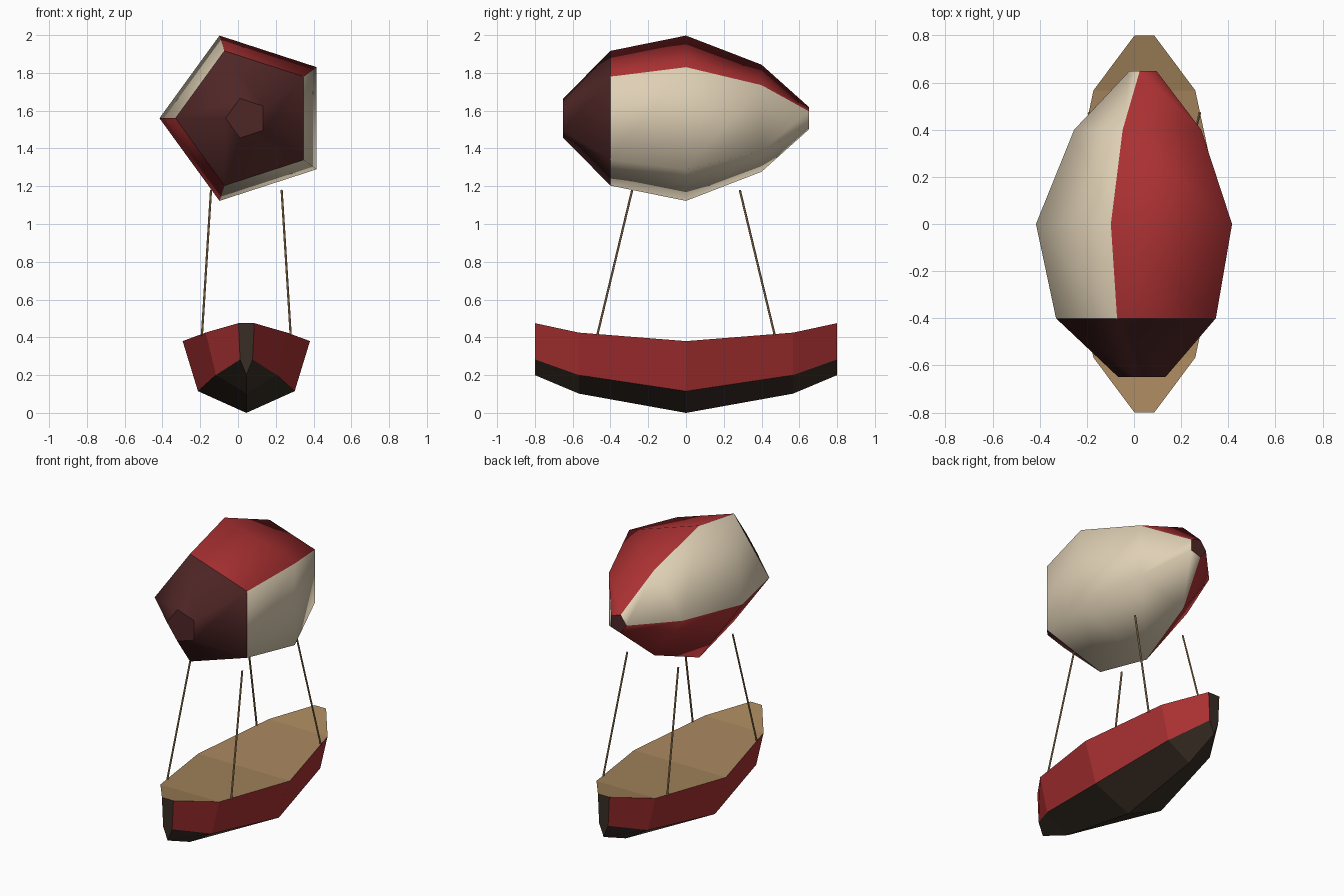
import bpy, bmesh, math
from mathutils import Vector

if "Cube" in bpy.data.objects:
    bpy.data.objects.remove(bpy.data.objects["Cube"])

CX = 0.044  # centre line of the airship


def mat(name, r, g, b):
    m = bpy.data.materials.new(name)
    m.diffuse_color = (r, g, b, 1)
    m.use_nodes = True
    m.node_tree.nodes["Principled BSDF"].inputs["Base Color"].default_value = m.diffuse_color
    return m


RED = mat("red", 0.40, 0.030, 0.032)
CREAM = mat("cream", 0.74, 0.63, 0.46)
MAROON = mat("dark maroon", 0.078, 0.019, 0.019)
BROWN = mat("dark brown", 0.040, 0.027, 0.018)
TAN = mat("tan wood", 0.38, 0.235, 0.11)


def make(name, bm, mats):
    bmesh.ops.recalc_face_normals(bm, faces=bm.faces)
    me = bpy.data.meshes.new(name)
    bm.to_mesh(me)
    bm.free()
    for m in mats:
        me.materials.append(m)
    ob = bpy.data.objects.new(name, me)
    bpy.context.collection.objects.link(ob)
    return ob


def loft(bm, rings, side_mat, cap_mats, smooth):
    """Bridge equal-length rings; side_mat gives the material of each strip."""
    vs = [[bm.verts.new(p) for p in ring] for ring in rings]
    n = len(vs[0])
    for k in range(len(vs) - 1):
        for i in range(n):
            j = (i + 1) % n
            f = bm.faces.new((vs[k][i], vs[k][j], vs[k + 1][j], vs[k + 1][i]))
            f.material_index = side_mat(k, i)
            f.smooth = smooth
    for ring, m in ((vs[0], cap_mats[0]), (vs[-1], cap_mats[1])):
        f = bm.faces.new(ring)
        f.material_index = m
    bm.normal_update()
    # crisp nose rim and end caps
    if smooth:
        for k in (0, 1, len(vs) - 1):
            for i in range(n):
                bm.edges.get((vs[k][i], vs[k][(i + 1) % n])).smooth = False


# Balloon: five-sided envelope along y, with dark nose and tail cap
def pentagon(y, r):
    return [(CX + r * math.cos(math.radians(36 + 72 * i)), y,
             1.56 + r * math.sin(math.radians(36 + 72 * i))) for i in range(5)]


stations = [(-0.65, 0.11), (-0.4, 0.375), (0, 0.46), (0.4, 0.298), (0.65, 0.063)]
panels = [0, 1, 0, 1, 1]  # red / cream gores
bm = bmesh.new()
loft(bm, [pentagon(y, r) for y, r in stations],
     lambda k, i: 2 if k == 0 else panels[i], (2, 2), True)
make("balloon", bm, [RED, CREAM, MAROON])


# Hull: keel, chine and deck edge at each station, mirrored fore and aft
def section(y, keel, chine_w, chine_z, deck_w, deck_z):
    return [(CX, y, keel), (CX + chine_w, y, chine_z), (CX + deck_w, y, deck_z),
            (CX - deck_w, y, deck_z), (CX - chine_w, y, chine_z)]


half = [(0.8, 0.20, 0.033, 0.283, 0.042, 0.475),
        (0.567, 0.102, 0.162, 0.20, 0.216, 0.425),
        (0, 0, 0.256, 0.115, 0.337, 0.38)]
hull = [section(-s[0], *s[1:]) for s in half]
hull += [section(*s) for s in reversed(half[:2])]
strip = [1, 0, 2, 0, 1]  # bottom, side, deck, side, bottom
bm = bmesh.new()
loft(bm, hull, lambda k, i: strip[i], (1, 1), False)
make("hull", bm, [RED, BROWN, TAN])

# Four ropes from deck edge to balloon
for sx, side in ((-1, "left"), (1, "right")):
    for sy, end in ((-1, "front"), (1, "back")):
        a = Vector((CX + sx * 0.235, sy * 0.47, 0.41))
        b = Vector((CX + sx * 0.187, sy * 0.285, 1.18))
        bm = bmesh.new()
        bmesh.ops.create_cone(bm, cap_ends=True, segments=6, radius1=0.006,
                              radius2=0.006, depth=(b - a).length)
        rope = make(f"rope_{end}_{side}", bm, [TAN])
        rope.location = (a + b) / 2
        rope.rotation_euler = (b - a).to_track_quat('Z', 'Y').to_euler()
